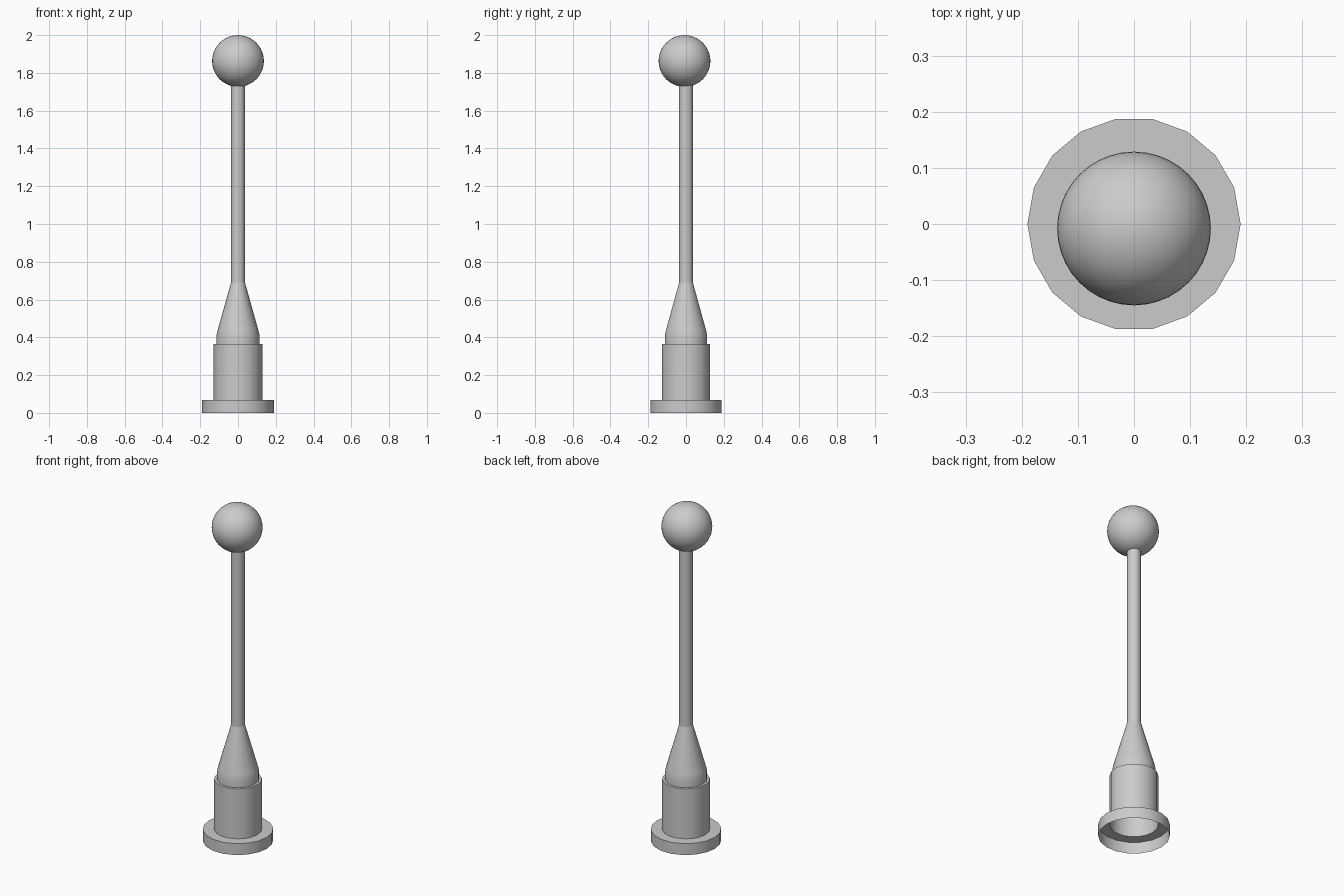
import bpy, bmesh, math

if "Cube" in bpy.data.objects:
    bpy.data.objects.remove(bpy.data.objects["Cube"])


def finish(bm, name, angle):
    bmesh.ops.recalc_face_normals(bm, faces=bm.faces)
    mesh = bpy.data.meshes.new(name)
    bm.to_mesh(mesh)
    bm.free()
    obj = bpy.data.objects.new(name, mesh)
    bpy.context.collection.objects.link(obj)
    bpy.ops.object.select_all(action='DESELECT')
    obj.select_set(True)
    bpy.context.view_layer.objects.active = obj
    bpy.ops.object.shade_smooth_by_angle(angle=math.radians(angle))
    return obj


def lathe(name, profile, sides=18):
    """Open shell turned around z from (radius, height) points."""
    bm = bmesh.new()
    rings = []
    for r, z in profile:
        rings.append([bm.verts.new((r * math.cos(math.tau * i / sides),
                                    r * math.sin(math.tau * i / sides), z))
                      for i in range(sides)])
    for low, high in zip(rings, rings[1:]):
        for i in range(sides):
            j = (i + 1) % sides
            bm.faces.new((low[i], low[j], high[j], high[i]))
    return finish(bm, name, 30)


# Hollow foot: flange, socket wall and the narrow ledge on top
lathe("base_socket", [(0.19, 0), (0.19, 0.068), (0.129, 0.068),
                      (0.129, 0.365), (0.113, 0.365)])

# Tapered collar
lathe("tapered_collar", [(0.114, 0.365), (0.114, 0.41), (0.108, 0.437), (0.037, 0.69)])

# Slim shaft, ending just inside the ball
lathe("shaft", [(0.037, 0.69), (0.037, 1.745)])

# Ball on top, sitting slightly forward
bm = bmesh.new()
bmesh.ops.create_uvsphere(bm, u_segments=40, v_segments=24, radius=0.137)
bmesh.ops.translate(bm, verts=bm.verts, vec=(0, -0.008, 1.863))
finish(bm, "ball_top", 60)
